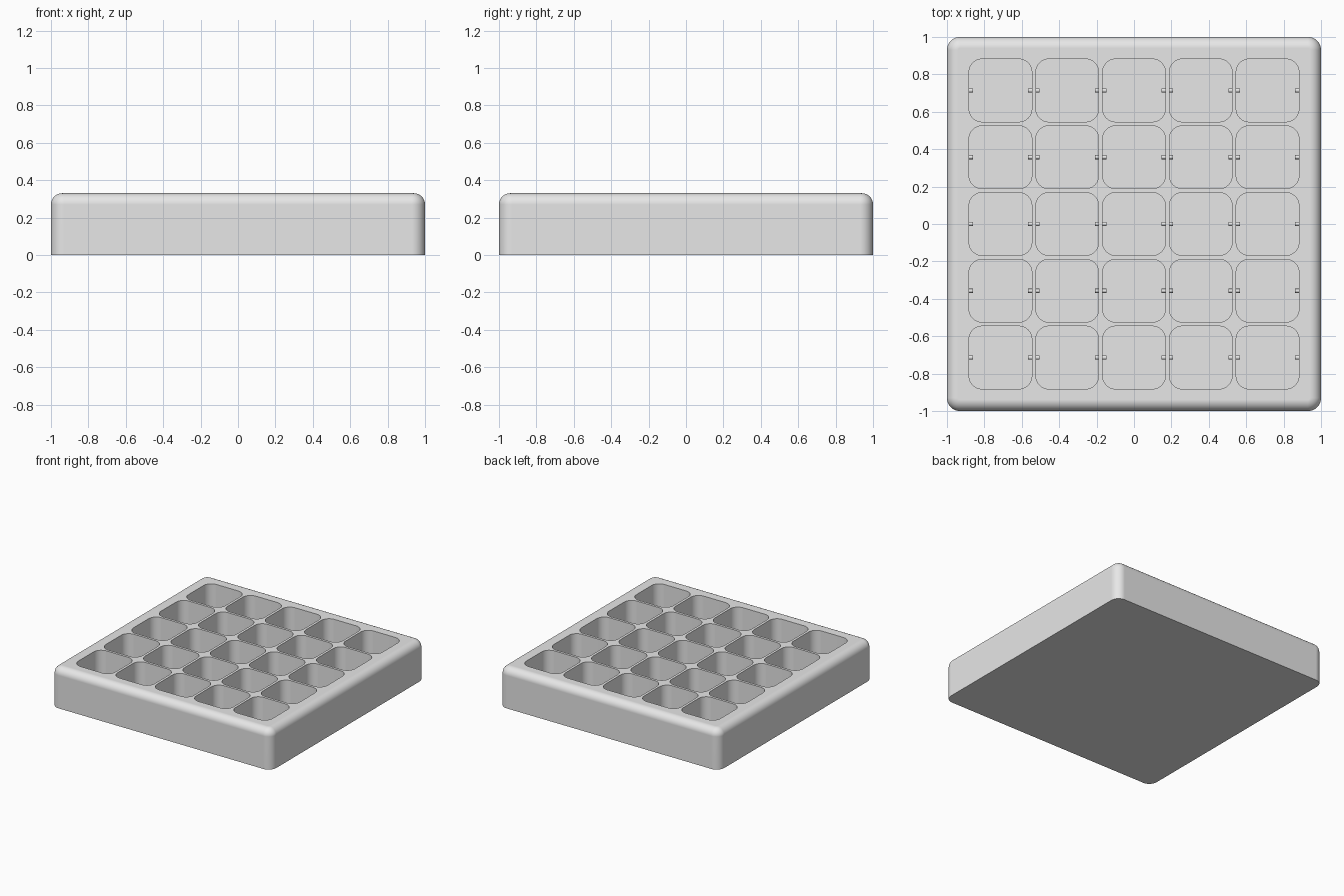
import bpy
import bmesh
from math import cos, sin, pi

cube = bpy.data.objects.get("Cube")
if cube:
    bpy.data.objects.remove(cube)

HEIGHT = 0.33
FLOOR = 0.06
PITCH = 0.357
POCKET = 0.168
ROUND = 0.07
FILLET = 0.06
centres = [(i * PITCH, j * PITCH) for i in range(-2, 3) for j in range(-2, 3)]

gray = bpy.data.materials.new("light_gray")
gray.use_nodes = True
gray.diffuse_color = (0.8, 0.8, 0.8, 1)
gray.node_tree.nodes["Principled BSDF"].inputs["Base Color"].default_value = (0.8, 0.8, 0.8, 1)


def ring(bm, half, radius, z, cx=0, cy=0, steps=8):
    """Rounded square loop of vertices."""
    verts = []
    for k, (sx, sy) in enumerate([(1, 1), (-1, 1), (-1, -1), (1, -1)]):
        for s in range(steps + 1):
            a = (k + s / steps) * pi / 2
            verts.append(bm.verts.new((cx + sx * (half - radius) + radius * cos(a),
                                       cy + sy * (half - radius) + radius * sin(a), z)))
    return verts


def skin(bm, rings):
    """Closed solid through a stack of loops."""
    n = len(rings[0])
    bm.faces.new(rings[0][::-1])
    for low, high in zip(rings, rings[1:]):
        for i in range(n):
            j = (i + 1) % n
            bm.faces.new((low[i], low[j], high[j], high[i]))
    bm.faces.new(rings[-1])


def finish(name, bm):
    mesh = bpy.data.meshes.new(name)
    bm.to_mesh(mesh)
    bm.free()
    mesh.materials.append(gray)
    obj = bpy.data.objects.new(name, mesh)
    bpy.context.collection.objects.link(obj)
    return obj


def activate(obj):
    bpy.ops.object.select_all(action="DESELECT")
    obj.select_set(True)
    bpy.context.view_layer.objects.active = obj


# Tray block with rounded corners and a rounded upper rim
bm = bmesh.new()
loops = [ring(bm, 1, ROUND, 0)]
for s in range(9):
    a = s / 8 * pi / 2
    inset = FILLET * (1 - cos(a))
    loops.append(ring(bm, 1 - inset, ROUND - inset, HEIGHT - FILLET + FILLET * sin(a)))
skin(bm, loops)
tray = finish("tray", bm)

# Grid of pockets cut from above
bm = bmesh.new()
for x, y in centres:
    skin(bm, [ring(bm, POCKET, ROUND, z, x, y) for z in (FLOOR, HEIGHT + 0.1)])
cutter = finish("pocket_cutter", bm)
cutter.hide_render = True

activate(tray)
cut = tray.modifiers.new("pockets", "BOOLEAN")
cut.operation = "DIFFERENCE"
cut.solver = "EXACT"
cut.object = cutter
bpy.ops.object.modifier_apply(modifier="pockets")
bpy.data.objects.remove(cutter)
bpy.ops.object.shade_smooth_by_angle(angle=pi / 6)
weighted = tray.modifiers.new("clean_shading", "WEIGHTED_NORMAL")
weighted.keep_sharp = True

# Small round pegs on the left and right walls of every pocket
bm = bmesh.new()
for x, y in centres:
    for side in (-1, 1):
        rows = []
        for px in sorted((x + side * (POCKET + 0.005), x + side * (POCKET - 0.02))):
            rows.append([bm.verts.new((px, y + 0.011 * cos(k * pi / 6), 0.12 + 0.011 * sin(k * pi / 6)))
                         for k in range(12)])
        skin(bm, rows)
pegs = finish("pocket_pegs", bm)
activate(pegs)
bpy.ops.object.shade_smooth_by_angle(angle=pi / 4)
